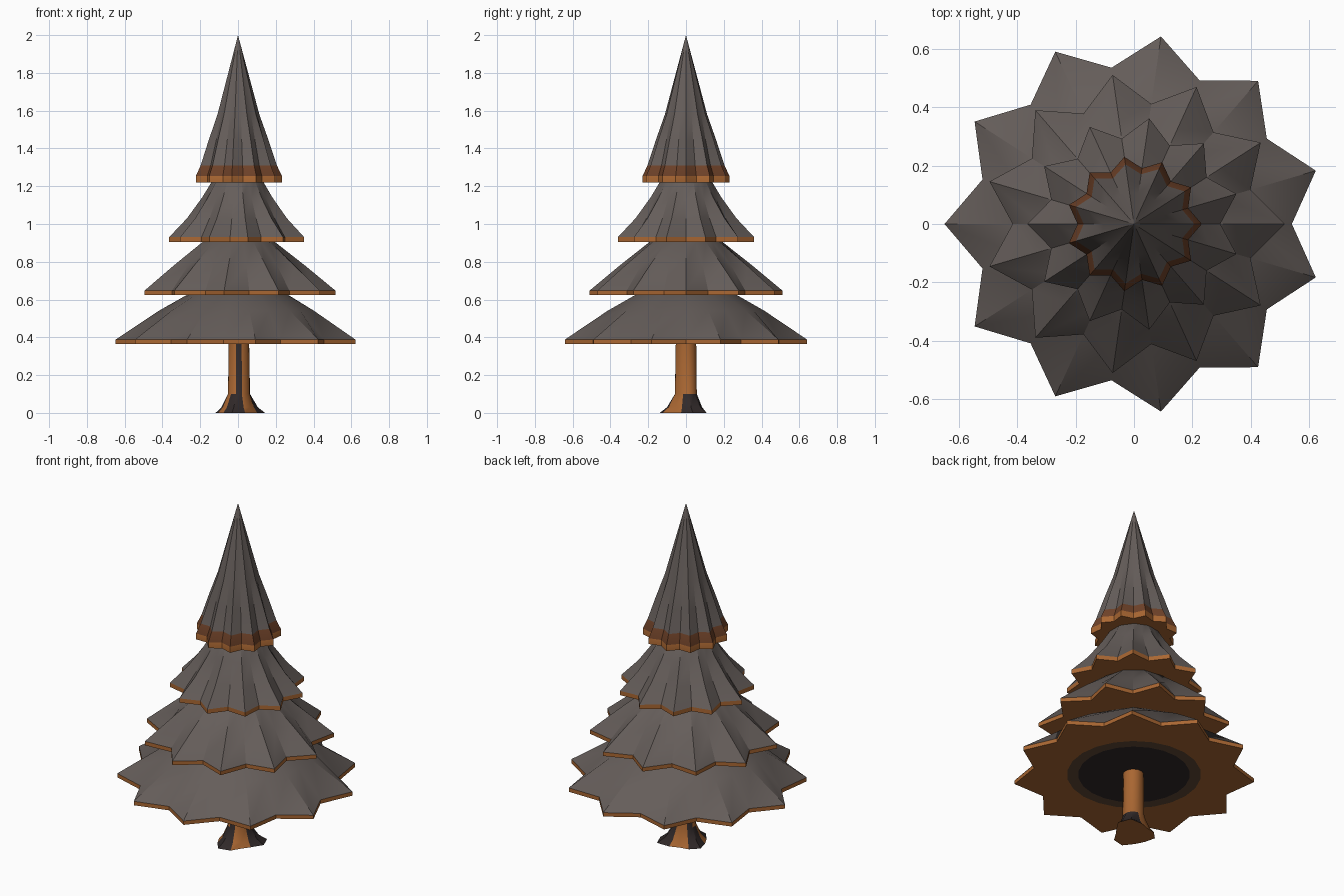
import bpy
import bmesh
from math import sin, cos, pi, radians

cube = bpy.data.objects.get("Cube")
if cube:
    bpy.data.objects.remove(cube)


def material(name, rgb):
    m = bpy.data.materials.new(name)
    m.use_nodes = True
    m.diffuse_color = (*rgb, 1)
    m.node_tree.nodes["Principled BSDF"].inputs["Base Color"].default_value = (*rgb, 1)
    return m


GREY = material("warm grey", (0.13, 0.11, 0.102))
BROWN = material("bark brown", (0.40, 0.135, 0.032))
DEEP = material("deep brown", (0.16, 0.055, 0.022))
SHADE = material("umber", (0.12, 0.065, 0.035))
DARK = material("charcoal", (0.03, 0.022, 0.022))
MATS = [GREY, BROWN, DEEP, SHADE, DARK]


def finish(bm, name, angle):
    """Turn the bmesh into a smoothed object with all colours."""
    bmesh.ops.recalc_face_normals(bm, faces=bm.faces)
    mesh = bpy.data.meshes.new(name)
    bm.to_mesh(mesh)
    bm.free()
    for m in MATS:
        mesh.materials.append(m)
    obj = bpy.data.objects.new(name, mesh)
    bpy.context.collection.objects.link(obj)
    bpy.ops.object.select_all(action='DESELECT')
    obj.select_set(True)
    bpy.context.view_layer.objects.active = obj
    bpy.ops.object.shade_smooth_by_angle(angle=radians(angle))
    return obj


def bridge(bm, a, b, colour):
    """Join two equal rings with quads; colour is a material or a rule by index."""
    n = len(a)
    for i in range(n):
        j = (i + 1) % n
        f = bm.faces.new((a[i], a[j], b[j], b[i]))
        f.material_index = MATS.index(colour(i) if callable(colour) else colour)


def fan(bm, ring, tip, colour):
    for i in range(len(ring)):
        f = bm.faces.new((ring[i], ring[(i + 1) % len(ring)], tip))
        f.material_index = MATS.index(colour)


POINTS = 11


def tier(name, start, base, rows, colours, tip, under=()):
    """Star-rimmed skirt: rows of (z, point radius, valley radius) up to a tip."""
    bm = bmesh.new()

    def ring(z, outer, inner):
        return [bm.verts.new((r * cos(a), r * sin(a), z))
                for i in range(2 * POINTS)
                for r, a in [((outer, inner)[i % 2], start + i * pi / POINTS)]]

    # rim and roof
    bottom = ring(base, *rows[0][1:])
    last = bottom
    for row, colour in zip(rows, colours):
        new = ring(*row)
        bridge(bm, last, new, colour)
        last = new
    fan(bm, last, bm.verts.new((0, 0, tip)), GREY)
    # flat underside, with round darker zones where given
    last, colour = bottom, BROWN
    for radius, next_colour in under:
        new = ring(base, radius, radius)
        bridge(bm, last, new, colour)
        last, colour = new, next_colour
    fan(bm, last, bm.verts.new((0, 0, base)), colour)
    finish(bm, name, 28)


ROOF = [BROWN] + [GREY] * 5
tier("bottom_branches", pi, 0.365,
     [(0.388, 0.648, 0.54), (0.54, 0.42, 0.395), (0.625, 0.27, 0.265)],
     ROOF, 0.76, [(0.36, SHADE), (0.30, DARK)])
tier("lower_branches", 0, 0.625,
     [(0.648, 0.515, 0.415), (0.78, 0.355, 0.315), (0.905, 0.195, 0.185)],
     ROOF, 1.02)
tier("upper_branches", pi, 0.905,
     [(0.93, 0.365, 0.295), (1.03, 0.27, 0.23), (1.14, 0.19, 0.172),
      (1.23, 0.135, 0.13)], ROOF, 1.38)
tier("top_branches", 0, 1.22,
     [(1.255, 0.232, 0.193), (1.31, 0.206, 0.172), (1.44, 0.163, 0.138),
      (1.58, 0.113, 0.105)], [BROWN, DEEP, GREY, GREY], 2.0)

# trunk: round column flaring into three uneven roots
SIDES = 12
ROOTS = [(35, 0.155), (165, 0.125), (260, 0.142)]
bm = bmesh.new()


def trunk_ring(z, radius, flare):
    verts = []
    for i in range(SIDES):
        a = 2 * pi * (i + 0.5) / SIDES
        r = radius
        for deg, reach in ROOTS:
            r += flare * (reach - 0.085) * max(0, cos(a - radians(deg))) ** 4
        verts.append(bm.verts.new((r * cos(a) + 0.005, r * sin(a), z)))
    return verts


def root_colour(i):
    """Dark on the root faces, brown between them."""
    a = 2 * pi * (i + 1) / SIDES
    return DARK if any(cos(a - radians(d)) > 0.8 for d, _ in ROOTS) else BROWN


def stripe_colour(i):
    """One dark bark stripe at the front and one at the back left."""
    return DARK if i in (SIDES * 3 // 4 - 1, SIDES // 3) else BROWN


rings = [trunk_ring(*r) for r in
         [(0, 0.088, 1), (0.03, 0.076, 0.5), (0.10, 0.058, 0.05), (0.37, 0.056, 0)]]
for k, rule in enumerate([root_colour, root_colour, stripe_colour]):
    bridge(bm, rings[k], rings[k + 1], rule)
for end in (rings[0], rings[-1]):
    bm.faces.new(end).material_index = MATS.index(BROWN)
finish(bm, "trunk", 35)
